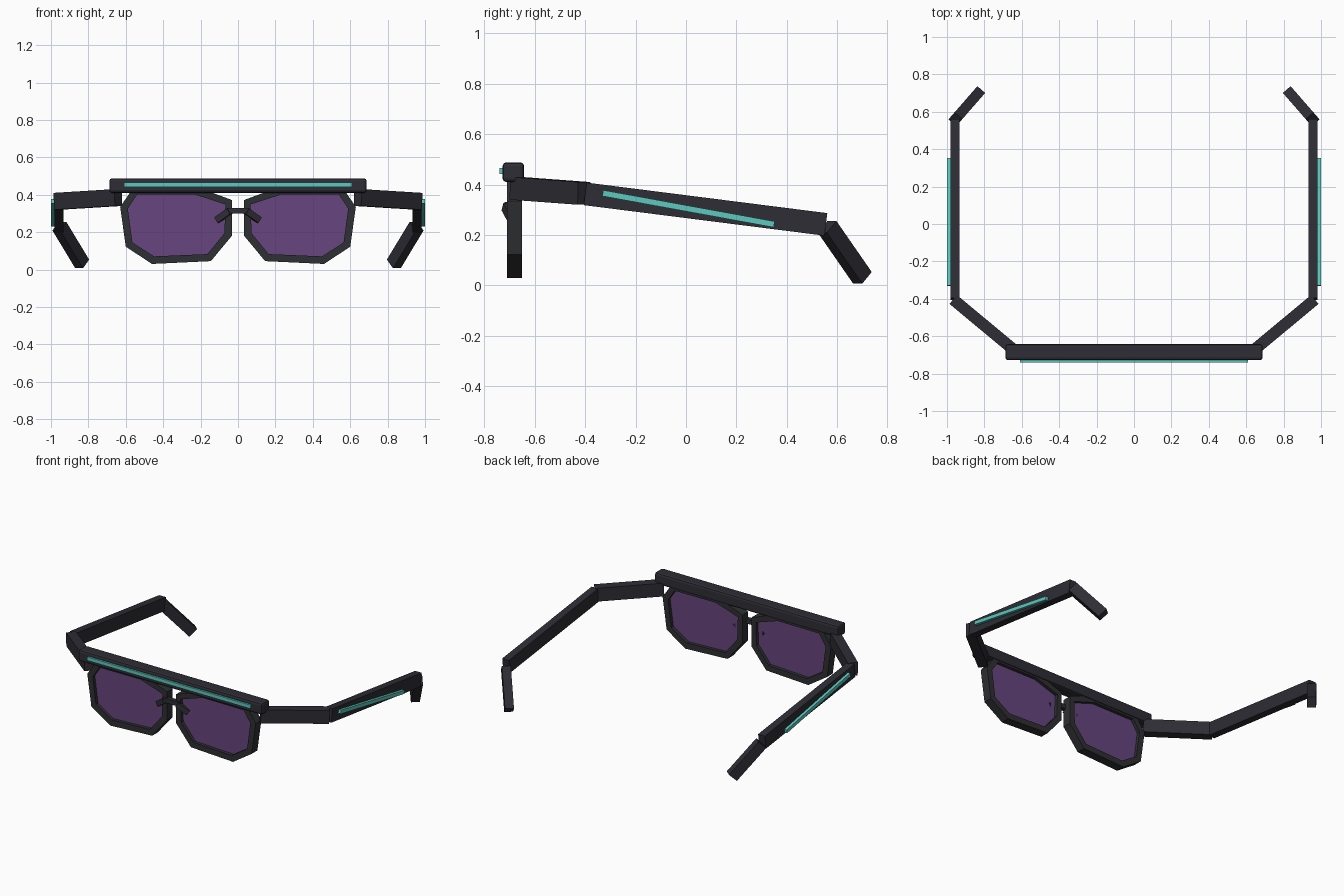
import bpy, bmesh
from mathutils import Vector, Matrix

if "Cube" in bpy.data.objects:
    bpy.data.objects.remove(bpy.data.objects["Cube"], do_unlink=True)


def material(name, rgb):
    m = bpy.data.materials.new(name)
    m.use_nodes = True
    col = (*rgb, 1)
    m.diffuse_color = col
    bsdf = m.node_tree.nodes["Principled BSDF"]
    bsdf.inputs["Base Color"].default_value = col
    bsdf.inputs["Roughness"].default_value = 0.6
    return m


BLACK = material("black plastic", (0.027, 0.026, 0.035))
RIM = material("rim charcoal", (0.028, 0.029, 0.033))
PURPLE = material("purple lens", (0.135, 0.06, 0.21))
TEAL = material("teal strip", (0.11, 0.58, 0.52))


def finish(name, bm, mat, mirror=False):
    mesh = bpy.data.meshes.new(name)
    bmesh.ops.recalc_face_normals(bm, faces=bm.faces)
    bm.to_mesh(mesh)
    bm.free()
    mesh.materials.append(mat)
    ob = bpy.data.objects.new(name, mesh)
    bpy.context.collection.objects.link(ob)
    if mirror:
        ob.modifiers.new("Mirror", "MIRROR")
    return ob


def beam(name, start, end, width, height, mat, mirror=True):
    """Rectangular bar running between two points."""
    a, b = Vector(start), Vector(end)
    rot = (b - a).to_track_quat("Y", "Z").to_matrix().to_4x4()
    size = Matrix.Diagonal((width, (b - a).length, height, 1))
    bm = bmesh.new()
    bmesh.ops.create_cube(bm, size=1, matrix=Matrix.Translation((a + b) / 2) @ rot @ size)
    return finish(name, bm, mat, mirror)


# Brow bar with softened edges, and its front strip
bar = beam("brow_bar", (-0.688, -0.685, 0.449), (0.688, -0.685, 0.449), 0.085, 0.078, BLACK, False)
bev = bar.modifiers.new("Bevel", "BEVEL")
bev.width, bev.segments = 0.014, 2
beam("brow_strip", (-0.61, -0.732, 0.453), (0.61, -0.732, 0.453), 0.016, 0.024, TEAL, False)

# Eight-sided rims with lenses, from one outline inset to the rim width
OUTLINE = [(0.56, 0.437), (0.63, 0.335), (0.60, 0.122), (0.46, 0.03),
           (0.145, 0.045), (0.033, 0.18), (0.033, 0.372), (0.225, 0.443)]


def outline_face(y):
    bm = bmesh.new()
    face = bm.faces.new([bm.verts.new((x, y, z)) for x, z in OUTLINE])
    bm.normal_update()
    ring = bmesh.ops.inset_individual(bm, faces=[face], thickness=0.042)["faces"]
    return bm, face, ring


def thicken(ob, depth):
    sol = ob.modifiers.new("Solidify", "SOLIDIFY")
    sol.thickness, sol.offset = depth, 0


bm, inner, ring = outline_face(-0.68)
bmesh.ops.delete(bm, geom=[inner], context="FACES")
thicken(finish("lens_rims", bm, RIM, True), 0.06)

bm, inner, ring = outline_face(-0.68)
bmesh.ops.delete(bm, geom=ring, context="FACES")
thicken(finish("lenses", bm, PURPLE, True), 0.016)

# Nose bridge and slanted pads
beam("nose_bridge", (-0.06, -0.705, 0.315), (0.06, -0.705, 0.315), 0.03, 0.03, BLACK, False)
beam("nose_pads", (0.045, -0.712, 0.312), (0.112, -0.686, 0.264), 0.035, 0.035, BLACK)

# Side arms: angled hinge, long temple and bent ear tip
beam("hinge_arms", (0.64, -0.675, 0.385), (0.965, -0.405, 0.365), 0.062, 0.09, BLACK)
beam("temple_arms", (0.957, -0.40, 0.363), (0.957, 0.555, 0.242), 0.05, 0.09, BLACK)
beam("ear_tips", (0.955, 0.56, 0.232), (0.833, 0.70, 0.03), 0.055, 0.068, BLACK)
beam("temple_strips", (0.99, -0.33, 0.366), (0.99, 0.35, 0.242), 0.02, 0.024, TEAL)
